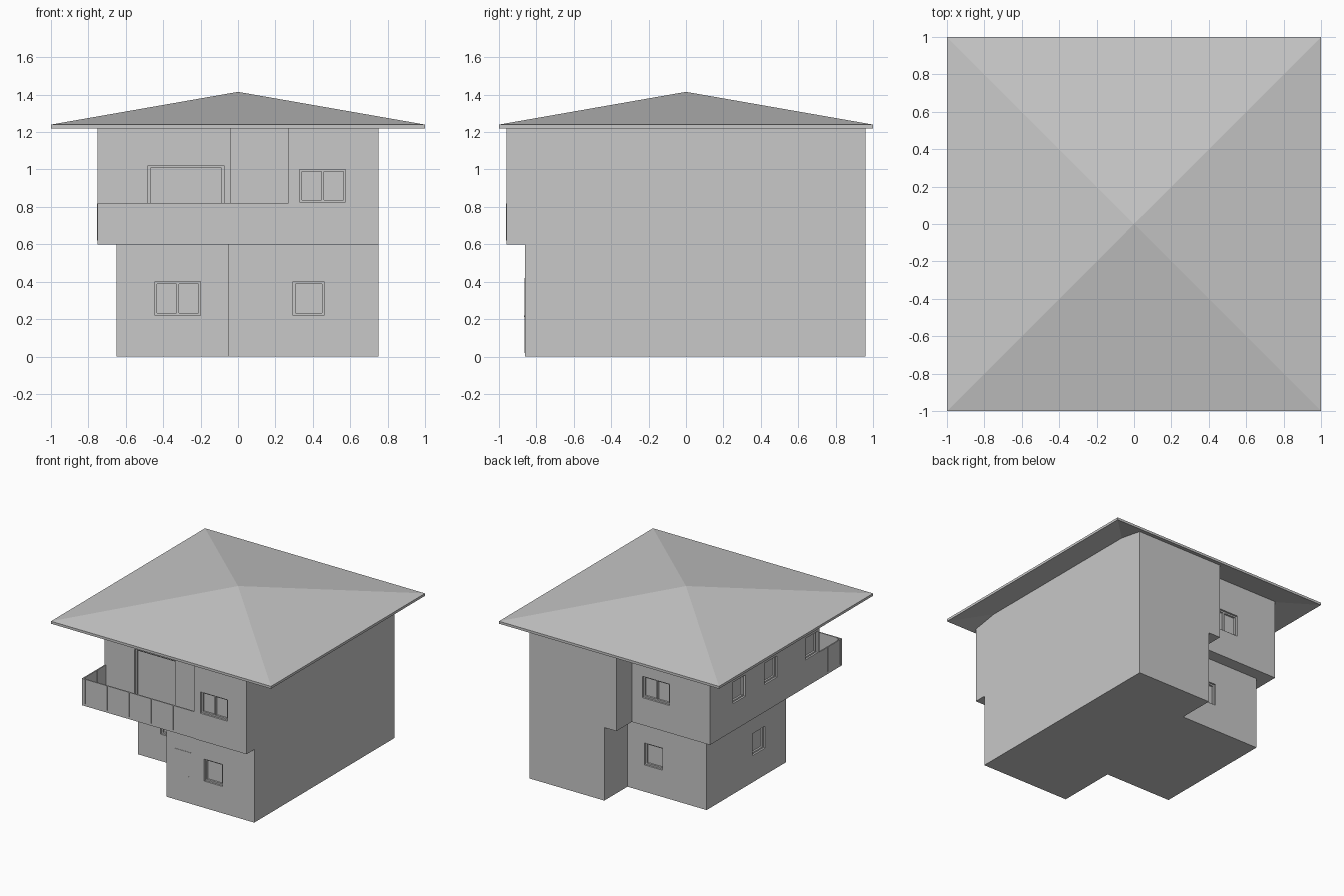
import bpy, bmesh
from mathutils import Vector

cube = bpy.data.objects.get("Cube")
if cube:
    bpy.data.objects.remove(cube, do_unlink=True)

GREY = (0.58, 0.58, 0.58, 1)
grey = bpy.data.materials.new("plain grey")
grey.use_nodes = True
grey.diffuse_color = GREY
grey.node_tree.nodes["Principled BSDF"].inputs["Base Color"].default_value = GREY

SLOPE, EDGE, THICK = 0.175, 1.22, 0.02
STOREY = 0.6


def finish(name, bm):
    bmesh.ops.recalc_face_normals(bm, faces=bm.faces)
    mesh = bpy.data.meshes.new(name)
    bm.to_mesh(mesh)
    bm.free()
    mesh.materials.append(grey)
    obj = bpy.data.objects.new(name, mesh)
    bpy.context.collection.objects.link(obj)
    return obj


def add_box(bm, lo, hi):
    lo, hi = Vector(lo), Vector(hi)
    verts = bmesh.ops.create_cube(bm, size=1)["verts"]
    for v in verts:
        v.co = (lo + hi) / 2 + v.co * (hi - lo)


def boxes(name, pairs):
    bm = bmesh.new()
    for lo, hi in pairs:
        add_box(bm, lo, hi)
    return finish(name, bm)


def storey(name, outline, z0, z1, under_roof=False):
    """Extrude a floor outline; optionally trim it to the roof underside."""
    bm = bmesh.new()
    face = bm.faces.new([bm.verts.new((x, y, z0)) for x, y in outline])
    top = bmesh.ops.extrude_face_region(bm, geom=[face], use_keep_orig=True)["geom"]
    for v in top:
        if isinstance(v, bmesh.types.BMVert):
            v.co.z = z1
    if under_roof:
        for nx, ny in ((1, 0), (-1, 0), (0, 1), (0, -1)):
            cut = bmesh.ops.bisect_plane(
                bm, geom=bm.verts[:] + bm.edges[:] + bm.faces[:],
                plane_co=(0, 0, EDGE + SLOPE),
                plane_no=(nx * SLOPE, ny * SLOPE, 1), clear_outer=True)
            rim = [e for e in cut["geom_cut"] if isinstance(e, bmesh.types.BMEdge)]
            bmesh.ops.holes_fill(bm, edges=rim, sides=0)
    return finish(name, bm)


# Ground and upper storeys
lower = storey("lower_storey", [
    (0.75, -0.86), (0.75, 0.96), (0.07, 0.96), (0.07, 0.66),
    (-0.65, 0.66), (-0.65, -0.37), (-0.05, -0.37), (-0.05, -0.86)], 0, STOREY)
upper = storey("upper_storey", [
    (0.75, -0.96), (0.75, 0.96), (-0.04, 0.96), (-0.04, 0.76),
    (-0.75, 0.76), (-0.75, -0.66), (-0.04, -0.66), (-0.04, -0.76),
    (0.27, -0.76), (0.27, -0.96)], STOREY, 1.5, under_roof=True)

# Hipped roof of even thickness
bm = bmesh.new()
rings = []
for lift in (0, THICK):
    ring = [bm.verts.new((x, y, EDGE + lift))
            for x, y in ((-1, -1), (1, -1), (1, 1), (-1, 1))]
    apex = bm.verts.new((0, 0, EDGE + SLOPE + lift))
    for i in range(4):
        bm.faces.new((ring[i], ring[(i + 1) % 4], apex))
    rings.append(ring)
for i in range(4):
    j = (i + 1) % 4
    bm.faces.new((rings[0][i], rings[0][j], rings[1][j], rings[1][i]))
finish("hip_roof", bm)


# Recessed openings with slim frames
DEPTH, BAR = 0.03, 0.012


def wall_box(axis, d0, d1, a0, a1, z0, z1):
    d0, d1 = min(d0, d1), max(d0, d1)
    if axis == "x":
        return (d0, a0, z0), (d1, a1, z1)
    return (a0, d0, z0), (a1, d1, z1)


def opening(name, axis, wall, out, a0, a1, z0, z1, panes):
    """Return the cutting box and build the frame bars in the recess."""
    back, front = wall - out * (DEPTH + 0.005), wall - out * DEPTH * 0.5
    bars = [(a0, a1, z0, z0 + BAR), (a0, a1, z1 - BAR, z1)]
    for i in range(panes + 1):
        left = a0 + (a1 - a0 - BAR) * i / panes
        bars.append((left, left + BAR, z0, z1))
    boxes(name, [wall_box(axis, back, front, *bar) for bar in bars])
    return wall_box(axis, wall - out * DEPTH, wall + out * 0.05, a0, a1, z0, z1)


def cut_openings(body, cuts):
    cutter = boxes("opening_cutter", cuts)
    cutter.hide_render = True
    mod = body.modifiers.new("openings", "BOOLEAN")
    mod.operation, mod.solver, mod.object = "DIFFERENCE", "EXACT", cutter
    bpy.context.view_layer.objects.active = body
    bpy.ops.object.modifier_apply(modifier=mod.name)
    bpy.data.objects.remove(cutter, do_unlink=True)


LOW, HIGH = (0.22, 0.40), (0.825, 1.0)
cut_openings(lower, [
    opening("lower_front_wide_window", "y", -0.37, -1, -0.445, -0.2, *LOW, 2),
    opening("lower_front_window", "y", -0.86, -1, 0.295, 0.46, *LOW, 1),
    opening("lower_back_window", "y", 0.66, 1, -0.25, -0.085, *LOW, 1),
    opening("lower_side_window", "x", -0.65, -1, -0.1, 0.065, *LOW, 1)])
side = [opening("upper_side_window", "x", -0.75, -1, y - 0.08, y + 0.08, *HIGH, 1)
        for y in (0.38, -0.03, -0.56)]
cut_openings(upper, side + [
    opening("upper_front_window", "y", -0.96, -1, 0.33, 0.575, *HIGH, 2),
    opening("upper_back_window", "y", 0.76, 1, -0.38, -0.135, *HIGH, 2),
    opening("balcony_door", "y", -0.66, -1, -0.48, -0.075, 0.62, 1.02, 1)])

# Front door and handle
boxes("front_door", [((0.03, -0.863, 0.02), (0.18, -0.855, 0.42))])
boxes("door_handle", [((0.155, -0.866, 0.21), (0.17, -0.86, 0.22))])

# Balcony floor, parapet and posts
RAIL = 0.82
boxes("balcony_floor", [((-0.75, -0.955, STOREY), (-0.04, -0.66, 0.62)),
                        ((-0.04, -0.955, STOREY), (0.27, -0.76, 0.62))])
boxes("balcony_parapet", [((-0.75, -0.955, STOREY), (0.27, -0.945, RAIL)),
                          ((-0.75, -0.945, STOREY), (-0.74, -0.66, RAIL))])
boxes("balcony_posts",
      [((x - 0.004, -0.962, 0.62), (x + 0.004, -0.94, RAIL - 0.002))
       for x in (-0.72, -0.52, -0.32, -0.12, 0.08)]
      + [((-0.755, y - 0.004, 0.62), (-0.735, y + 0.004, RAIL - 0.002))
         for y in (-0.77, -0.93)])
